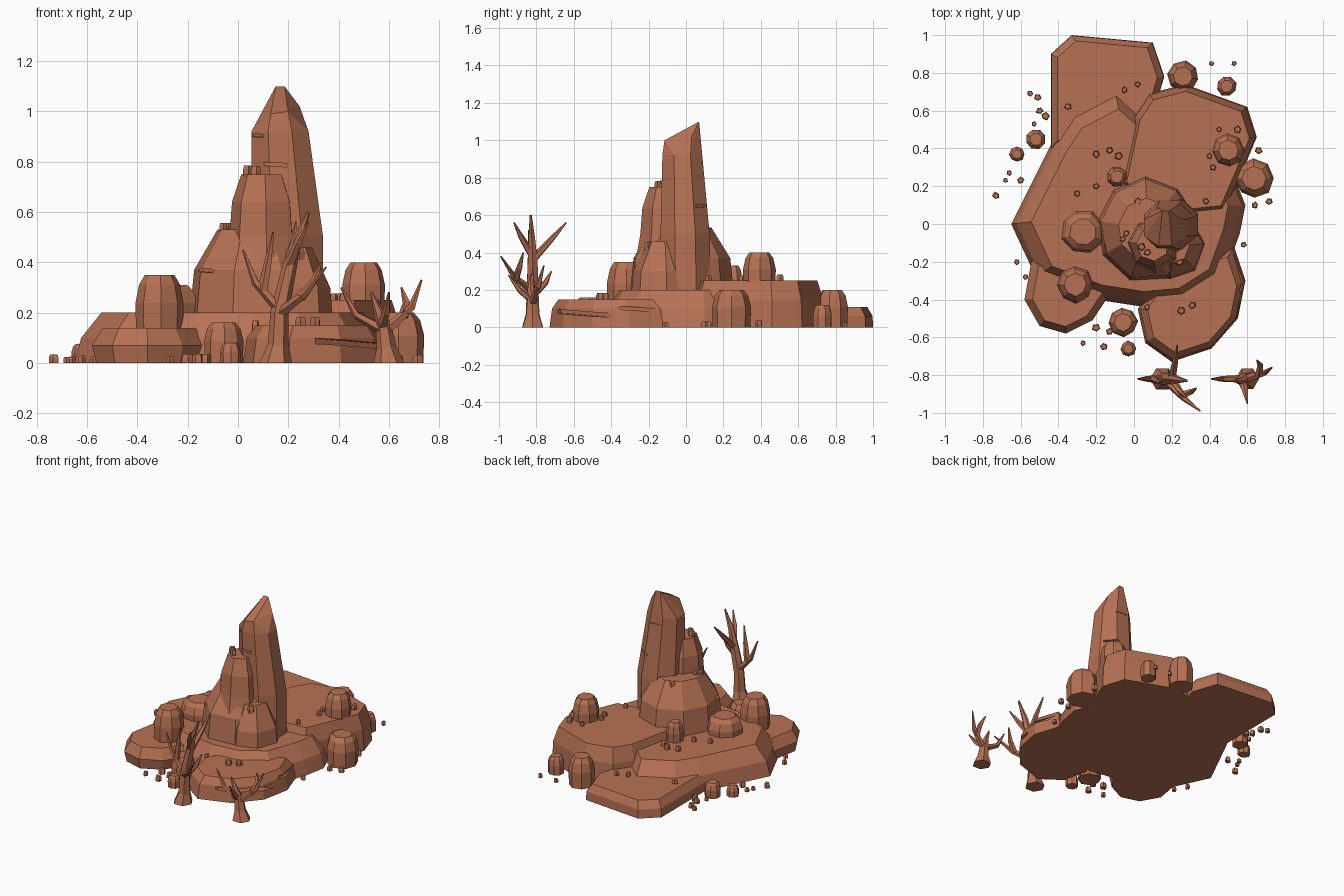
import bpy, bmesh, math, random
from mathutils import Vector, Matrix

random.seed(4)
rock_mat = bpy.data.materials.new("red_sandstone")
rock_mat.diffuse_color = (0.47, 0.165, 0.088, 1)


def make(name, bm):
    bmesh.ops.recalc_face_normals(bm, faces=bm.faces)
    me = bpy.data.meshes.new(name)
    bm.to_mesh(me)
    bm.free()
    me.materials.append(rock_mat)
    ob = bpy.data.objects.new(name, me)
    bpy.context.collection.objects.link(ob)
    return ob


def loft(bm, rings):
    """Skin stacked rings and cap both ends."""
    vs = [[bm.verts.new(p) for p in r] for r in rings]
    n = len(vs[0])
    for a, b in zip(vs, vs[1:]):
        for i in range(n):
            j = (i + 1) % n
            bm.faces.new((a[i], a[j], b[j], b[i]))
    bm.faces.new(vs[0][::-1])
    bm.faces.new(vs[-1])


def slab(name, outline, levels):
    """Outline stacked at (height, scale) levels around its middle."""
    cx = sum(p[0] for p in outline) / len(outline)
    cy = sum(p[1] for p in outline) / len(outline)
    bm = bmesh.new()
    loft(bm, [[(cx + (x - cx) * s, cy + (y - cy) * s, z) for x, y in outline] for z, s in levels])
    return make(name, bm)


def ring(cx, cy, rx, ry, n, phase=0.0, jitter=0.0):
    out = []
    for i in range(n):
        a = math.tau * (i + phase) / n
        k = 1 + random.uniform(-jitter, jitter)
        out.append((cx + rx * k * math.cos(a), cy + ry * k * math.sin(a)))
    return out


def hull(name, pts):
    bm = bmesh.new()
    for p in pts:
        bm.verts.new(p)
    res = bmesh.ops.convex_hull(bm, input=bm.verts[:])
    junk = {e for e in res["geom_interior"] + res["geom_unused"] if isinstance(e, bmesh.types.BMVert)}
    bmesh.ops.delete(bm, geom=list(junk), context='VERTS')
    bmesh.ops.dissolve_limit(bm, angle_limit=0.03, verts=bm.verts[:], edges=bm.edges[:])
    return make(name, bm)


def notch(target, loc, size, rot):
    """Cut a thin horizontal crack into a rock."""
    bm = bmesh.new()
    bmesh.ops.create_cube(bm, size=1, matrix=Matrix.Translation(loc) @ Matrix.Rotation(math.radians(rot), 4, 'Z')
                          @ Matrix.Rotation(0.06, 4, 'Y') @ Matrix.Diagonal((*size, 1)))
    cutter = make("crack_cutter", bm)
    cutter.hide_render = True
    mod = target.modifiers.new("crack", 'BOOLEAN')
    mod.operation, mod.solver, mod.object = 'DIFFERENCE', 'EXACT', cutter
    bpy.context.view_layer.objects.active = target
    bpy.ops.object.modifier_apply(modifier="crack")
    bpy.data.objects.remove(cutter)


# Ground slabs
slab("main_slab", [(-0.65, 0), (-0.52, -0.28), (-0.2, -0.4), (0.06, -0.44), (0.28, -0.42), (0.47, -0.3),
                   (0.56, -0.05), (0.59, 0.1), (0.45, 0.45), (0.02, 0.6), (-0.1, 0.71), (-0.33, 0.59), (-0.43, 0.44)],
     [(0, 1), (0.1, 0.96), (0.2, 0.84)])
slab("upper_back_slab", [(-0.08, 0.2), (0.0, 0.57), (0.08, 0.69), (0.27, 0.74), (0.6, 0.62), (0.65, 0.46),
                         (0.55, 0.22), (0.48, 0.06), (0.1, 0.02)], [(0, 1), (0.15, 0.98), (0.25, 0.89)])
slab("low_back_slab", [(-0.44, 0.4), (-0.44, 0.9), (-0.33, 1.0), (0.1, 0.96), (0.16, 0.78), (0.05, 0.4)],
     [(0, 1), (0.06, 0.99), (0.11, 0.88)])
slab("front_left_slab", [(-0.58, -0.4), (-0.5, -0.54), (-0.36, -0.58), (-0.22, -0.51), (-0.12, -0.36),
                         (-0.25, -0.18), (-0.54, -0.18)], [(0, 0.92), (0.07, 1), (0.14, 0.8)])
front = slab("front_right_slab", [(0.02, -0.45), (0.06, -0.63), (0.2, -0.73), (0.41, -0.66), (0.55, -0.5),
                                  (0.59, -0.3), (0.53, -0.12), (0.2, -0.2)],
             [(0, 1), (0.06, 0.97), (0.1, 0.95), (0.15, 0.83)])
notch(front, (0.5, -0.58, 0.075), (0.42, 0.16, 0.022), 45)
notch(front, (0.6, -0.28, 0.1), (0.3, 0.1, 0.018), 100)

# Stepped tower
tier = slab("lower_tower_tier", ring(0.07, -0.02, 0.28, 0.28, 9, 0.3, 0.06),
            [(0.1, 1.03), (0.37, 0.93), (0.53, 0.58)])
notch(tier, (-0.17, -0.16, 0.37), (0.16, 0.1, 0.014), -45)
slab("middle_tower_tier", ring(0.095, -0.11, 0.13, 0.135, 7, 0.4, 0.05),
     [(0.3, 1.3), (0.5, 1.03), (0.64, 0.95), (0.75, 0.66)])
slab("tower_foot", ring(0.21, -0.12, 0.16, 0.17, 7, 0.1, 0.05), [(0.1, 1.05), (0.3, 0.95), (0.46, 0.5)])
spire_pts = [(x, y, 0.15) for x, y in ring(0.2, 0, 0.15, 0.145, 8, 0.5)]
spire_pts += [(x, y, 0.5) for x, y in ring(0.195, -0.005, 0.155, 0.142, 8, 0.5)]
spire_pts += [(x, y, 0.92) for x, y in ring(0.167, -0.02, 0.123, 0.115, 8, 0.5)]
spire_pts += [(0.15, 0.07, 1.1), (0.185, 0.07, 1.1), (0.13, -0.115, 0.99), (0.2, -0.115, 1.0), (0.245, 0.03, 1.02)]
spire = hull("tall_spire", spire_pts)
notch(spire, (0.13, -0.14, 0.79), (0.13, 0.06, 0.014), 0)
notch(spire, (0.05, -0.08, 0.905), (0.1, 0.08, 0.012), -60)
notch(spire, (0.2, 0.13, 0.88), (0.12, 0.09, 0.012), 0)
notch(spire, (0.28, 0.1, 0.65), (0.1, 0.07, 0.012), -45)

# Boulders: x, y, radius, bottom, top
for x, y, r, z0, z1 in [(-0.31, -0.32, 0.1, 0.1, 0.35), (-0.27, -0.04, 0.12, 0.15, 0.31), (0.5, 0.39, 0.09, 0.2, 0.4),
                        (0.635, 0.24, 0.105, 0, 0.2), (0.26, 0.78, 0.085, 0, 0.2), (0.49, 0.73, 0.055, 0, 0.12),
                        (-0.06, -0.52, 0.08, 0, 0.16), (-0.03, -0.66, 0.042, 0, 0.08), (-0.52, 0.45, 0.055, 0, 0.1),
                        (-0.62, 0.37, 0.042, 0, 0.075), (-0.09, 0.25, 0.055, 0.18, 0.33)]:
    base = ring(x, y, r, r, 8, random.random(), 0.05)
    slab("boulder", base, [(z0, 0.95), (z0 + 0.55 * (z1 - z0), 0.98), (z0 + 0.85 * (z1 - z0), 0.83), (z1, 0.6)])

# Scattered pebbles on the ground and on the ledges
ground = [(-0.55, 0.69), (-0.51, 0.67), (-0.47, 0.57), (-0.53, 0.53), (-0.5, 0.6), (-0.66, 0.27), (-0.6, 0.23),
          (-0.68, 0.23), (-0.73, 0.15), (-0.62, -0.2), (-0.575, -0.28), (0.41, 0.85), (0.53, 0.85), (0.66, 0.39),
          (0.64, 0.1), (0.715, 0.12), (0.58, -0.11), (-0.27, -0.63), (-0.16, -0.65), (-0.13, -0.57), (-0.2, -0.55)]
ledge = [(-0.35, 0.62, 0.1), (-0.2, 0.37, 0.2), (-0.13, 0.39, 0.2), (-0.08, 0.36, 0.2), (0.45, 0.5, 0.25),
         (0.55, 0.5, 0.25), (0.42, 0.3, 0.25), (0.4, 0.36, 0.25), (-0.3, 0.16, 0.2), (0.07, -0.44, 0.14),
         (0.25, -0.46, 0.15), (0.31, -0.43, 0.15), (0.02, 0.74, 0.11), (-0.05, 0.71, 0.11), (-0.06, -0.08, 0.53),
         (-0.04, -0.05, 0.53), (0.04, -0.12, 0.75), (0.07, -0.15, 0.75), (0.02, 0.12, 0.5), (0.24, -0.2, 0.42),
         (-0.2, 0.2, 0.2), (0.38, 0.12, 0.25)]
for x, y, z in [(x, y, 0) for x, y in ground] + ledge:
    r = random.uniform(0.014, 0.022)
    slab("pebble", ring(x, y, r, r, 5, random.random(), 0.15), [(z - 0.01 if z else 0, 1), (z + r, 1), (z + 1.7 * r, 0.75)])


# Dead trees
def limb(bm, pts, radii, n=6):
    pts = [Vector(p) for p in pts]
    rings = []
    for i, p in enumerate(pts):
        d = (pts[min(i + 1, len(pts) - 1)] - pts[max(i - 1, 0)]).normalized()
        if p.z == 0:
            d = Vector((0, 0, 1))
        u = d.cross(Vector((0, 1, 0.1))).normalized()
        w = d.cross(u)
        rings.append([p + (u * math.cos(math.tau * k / n) + w * math.sin(math.tau * k / n)) * radii[i] for k in range(n)])
    loft(bm, rings)


def tree(name, trunk, radii, branches):
    bm = bmesh.new()
    limb(bm, trunk, radii)
    for b in branches:
        limb(bm, b, [0.022, 0.016, 0.004], 5)
    make(name, bm)


tree("tall_dead_tree",
     [(0.15, -0.82, 0), (0.16, -0.82, 0.07), (0.165, -0.82, 0.2), (0.2, -0.82, 0.36), (0.23, -0.825, 0.48), (0.28, -0.83, 0.6)],
     [0.065, 0.042, 0.036, 0.03, 0.02, 0.006],
     [[(0.16, -0.82, 0.22), (0.07, -0.82, 0.32), (0.02, -0.82, 0.45)],
      [(0.17, -0.83, 0.2), (0.26, -0.92, 0.27), (0.35, -0.99, 0.38)],
      [(0.2, -0.82, 0.36), (0.22, -0.72, 0.47), (0.23, -0.64, 0.56)],
      [(0.2, -0.82, 0.38), (0.24, -0.88, 0.48), (0.28, -0.92, 0.56)],
      [(0.1, -0.82, 0.29), (0.12, -0.83, 0.4), (0.14, -0.84, 0.52)],
      [(0.25, -0.91, 0.26), (0.3, -0.89, 0.32), (0.33, -0.87, 0.4)]])
tree("small_dead_tree",
     [(0.6, -0.82, 0), (0.59, -0.82, 0.06), (0.58, -0.82, 0.14), (0.56, -0.83, 0.2), (0.53, -0.83, 0.28)],
     [0.062, 0.04, 0.032, 0.02, 0.005],
     [[(0.58, -0.82, 0.13), (0.47, -0.82, 0.19), (0.41, -0.82, 0.3)],
      [(0.59, -0.82, 0.13), (0.69, -0.79, 0.22), (0.73, -0.76, 0.33)],
      [(0.57, -0.82, 0.14), (0.59, -0.89, 0.2), (0.6, -0.95, 0.28)],
      [(0.66, -0.8, 0.19), (0.67, -0.75, 0.24), (0.65, -0.72, 0.3)]])
